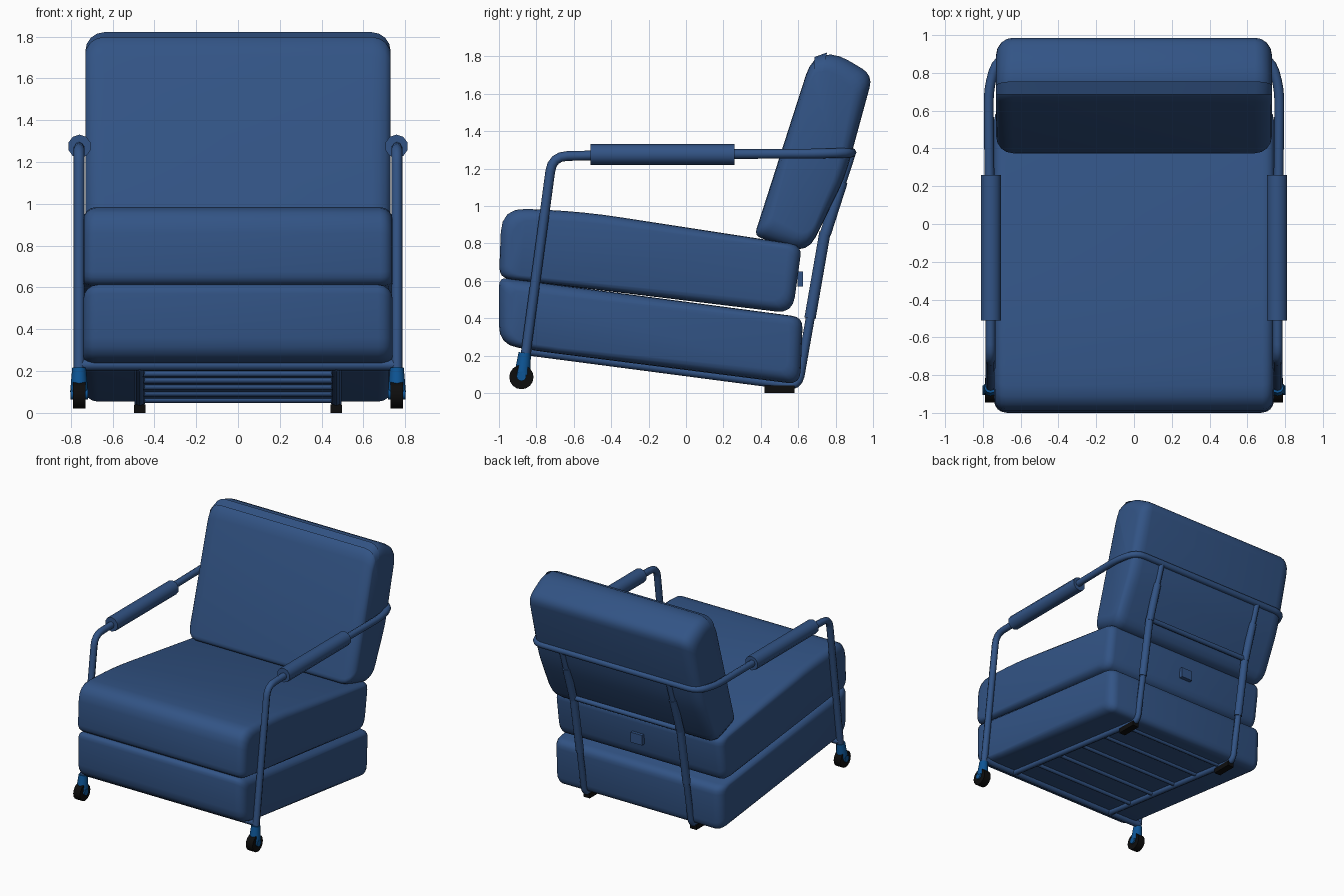
import bpy
import bmesh
import math
from mathutils import Vector

cube = bpy.data.objects.get("Cube")
if cube:
    bpy.data.objects.remove(cube, do_unlink=True)


def material(name, rgb):
    mat = bpy.data.materials.new(name)
    mat.use_nodes = True
    mat.diffuse_color = (*rgb, 1)
    mat.node_tree.nodes["Principled BSDF"].inputs["Base Color"].default_value = (*rgb, 1)
    return mat


NAVY = material("navy blue", (0.032, 0.088, 0.235))
BRIGHT = material("bright blue", (0.004, 0.09, 0.30))
BLACK = material("black", (0.004, 0.004, 0.004))


def add_object(name, data, mat):
    obj = bpy.data.objects.new(name, data)
    bpy.context.collection.objects.link(obj)
    data.materials.append(mat)
    return obj


def add_mesh(name, bm, mat, angle=40):
    bmesh.ops.recalc_face_normals(bm, faces=bm.faces)
    mesh = bpy.data.meshes.new(name)
    bm.to_mesh(mesh)
    bm.free()
    obj = add_object(name, mesh, mat)
    bpy.ops.object.select_all(action="DESELECT")
    obj.select_set(True)
    bpy.context.view_layer.objects.active = obj
    bpy.ops.object.shade_smooth_by_angle(angle=math.radians(angle))
    return obj


def fillet(prev, corner, nxt, radius, steps=4):
    """Points that round off one corner."""
    a = corner + (prev - corner).normalized() * radius
    b = corner + (nxt - corner).normalized() * radius
    ts = [i / steps for i in range(steps + 1)]
    return [a * (1 - t) ** 2 + corner * (2 * t * (1 - t)) + b * t * t for t in ts]


def tube(name, points, radius, bend=0.0, mat=NAVY):
    pts = [Vector(p) for p in points]
    path = [pts[0]]
    for a, b, c in zip(pts, pts[1:], pts[2:]):
        path += fillet(a, b, c, bend)
    path.append(pts[-1])
    curve = bpy.data.curves.new(name, "CURVE")
    curve.dimensions = "3D"
    curve.bevel_depth = radius
    curve.bevel_resolution = 2
    curve.use_fill_caps = True
    spline = curve.splines.new("POLY")
    spline.points.add(len(path) - 1)
    for sp, p in zip(spline.points, path):
        sp.co = (*p, 1)
    spline.use_smooth = True
    return add_object(name, curve, mat)


def cushion(name, corners, half_width, edge):
    """Side profile of (y, z, corner radius), lofted across x with soft edges."""
    pts = [Vector((0, y, z)) for y, z, r in corners]
    profile = []
    for i, (y, z, r) in enumerate(corners):
        profile += fillet(pts[i - 1], pts[i], pts[(i + 1) % len(pts)], r)
    lo = Vector([min(p[k] for p in profile) for k in range(3)])
    hi = Vector([max(p[k] for p in profile) for k in range(3)])
    mid, half = (lo + hi) / 2, (hi - lo) / 2
    # quarter-round steps on each side, as (x, inset)
    right = []
    for i in range(5):
        a = math.pi / 2 * i / 4
        right.append((half_width - edge * (1 - math.sin(a)), edge * (1 - math.cos(a))))
    sections = [(-x, d) for x, d in reversed(right)] + right
    bm = bmesh.new()
    rings = []
    for x, d in sections:
        sy, sz = 1 - d / half.y, 1 - d / half.z
        rings.append([bm.verts.new((x, mid.y + (p.y - mid.y) * sy,
                                    mid.z + (p.z - mid.z) * sz)) for p in profile])
    n = len(profile)
    for r0, r1 in zip(rings, rings[1:]):
        for i in range(n):
            bm.faces.new((r0[i], r0[(i + 1) % n], r1[(i + 1) % n], r1[i]))
    bm.faces.new(rings[0])
    bm.faces.new(rings[-1])
    return add_mesh(name, bm, NAVY)


def rod(name, a, b, r1, r2, mat, sides=12):
    """Capped cylinder or cone from a to b."""
    a, b = Vector(a), Vector(b)
    bm = bmesh.new()
    bmesh.ops.create_cone(bm, cap_ends=True, segments=sides, radius1=r1, radius2=r2,
                          depth=(b - a).length)
    turn = (b - a).to_track_quat("Z", "Y").to_matrix().to_4x4()
    bm.transform(turn)
    bmesh.ops.translate(bm, verts=bm.verts, vec=(a + b) / 2)
    return add_mesh(name, bm, mat)


def block(name, centre, size, mat):
    bm = bmesh.new()
    bmesh.ops.create_cube(bm, size=1)
    bmesh.ops.scale(bm, verts=bm.verts, vec=size)
    bmesh.ops.translate(bm, verts=bm.verts, vec=centre)
    return add_mesh(name, bm, mat, 20)


# Cushions
cushion("base_cushion", [(-1.0, 0.62, 0.05), (-1.0, 0.26, 0.1), (-0.8, 0.225, 0.08),
                         (0.61, 0.045, 0.07), (0.625, 0.405, 0.06)], 0.74, 0.07)
cushion("seat_cushion", [(-0.985, 0.99, 0.13), (-1.0, 0.615, 0.06), (0.57, 0.425, 0.09),
                         (0.62, 0.79, 0.06), (-0.55, 0.97, 0.2)], 0.74, 0.06)
cushion("back_cushion", [(0.365, 0.84, 0.04), (0.65, 0.745, 0.1), (0.85, 1.15, 0.1),
                         (1.0, 1.70, 0.07), (0.78, 1.83, 0.1), (0.67, 1.79, 0.09)],
        0.73, 0.09)

# Continuous arm tube: front leg, arm, around the back, and down again
arm = [(0.76, -0.86, 0.19), (0.76, -0.715, 1.265), (0.76, -0.3, 1.275),
       (0.77, 0.72, 1.28), (0.72, 0.885, 1.285)]
tube("arm_frame", arm + [(-x, y, z) for x, y, z in reversed(arm)], 0.026, 0.08)
tube("front_bar", [(-0.76, -0.85, 0.23), (0.76, -0.85, 0.23)], 0.027)

for side, s in (("left", 1), ("right", -1)):
    # Padded arm sleeve
    rod(side + "_arm_pad", (s * 0.758, -0.51, 1.275), (s * 0.758, 0.26, 1.275),
        0.056, 0.056, NAVY, 10)
    # Rail under the seat, bending up to the back bar
    x = s * 0.47
    tube(side + "_rail", [(x, -0.85, 0.225), (x, 0.60, 0.035), (x, 0.745, 0.86),
                          (x, 0.885, 1.285)], 0.024, 0.06)
    rod(side + "_upright_sleeve", (x, 0.663, 0.40), (x, 0.743, 0.86), 0.03, 0.03, NAVY)
    rod(side + "_upper_sleeve", (x, 0.745, 0.85), (x, 0.835, 1.13), 0.03, 0.03, NAVY)
    block(side + "_rear_foot", (x, 0.5, 0.02), (0.055, 0.16, 0.04), BLACK)
    # Front caster
    x = s * 0.76
    rod(side + "_caster_stem", (x, -0.862, 0.215), (x, -0.875, 0.10), 0.033, 0.043, BRIGHT)
    rod(side + "_caster_wheel", (x - 0.03, -0.88, 0.085), (x + 0.03, -0.88, 0.085),
        0.065, 0.065, BLACK, 16)
    rod(side + "_caster_hub", (x - 0.042, -0.88, 0.09), (x + 0.042, -0.88, 0.09),
        0.026, 0.026, BRIGHT)

# Cross bars: back brace and seat slats
tube("back_brace", [(-0.47, 0.745, 0.86), (0.47, 0.745, 0.86)], 0.02)
for i in range(5):
    t = (i + 1) / 5.6
    y, z = -0.85 + 1.45 * t, 0.22 - 0.175 * t
    tube("seat_slat_%d" % (i + 1), [(-0.47, y, z), (0.47, y, z)], 0.016)

# Small pull tab on the back of the seat cushion
block("rear_tab", (0, 0.61, 0.61), (0.1, 0.03, 0.08), NAVY)
